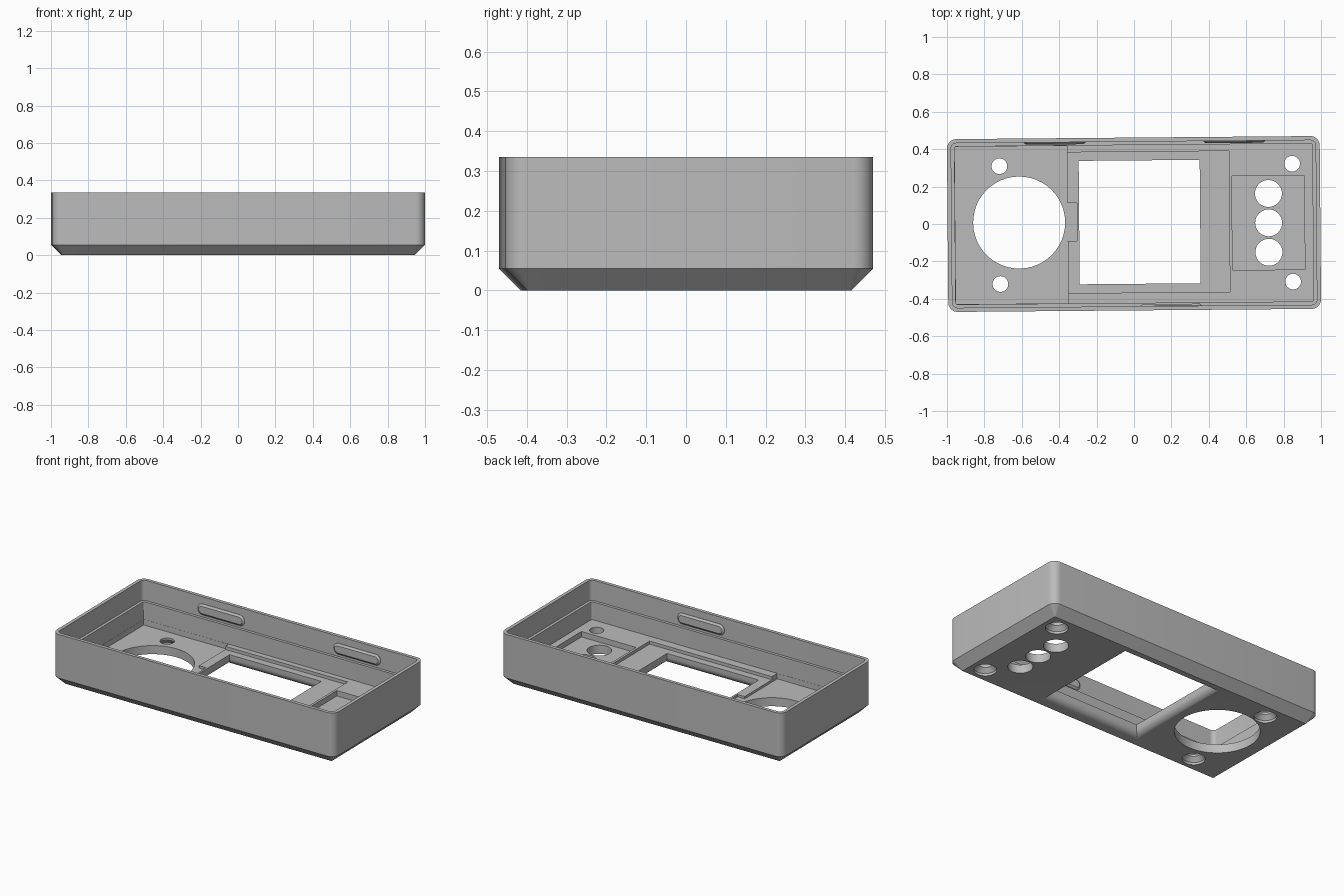
import bpy, bmesh, math
from mathutils import Matrix

if "Cube" in bpy.data.objects:
    bpy.data.objects.remove(bpy.data.objects["Cube"])

HX, HY, TOP = 0.9965, 0.462, 0.335      # outer half sizes and height
FLOOR, SCREEN, THIN = 0.09, 0.07, 0.055  # inside floor levels
YAW = Matrix.Rotation(0.0085, 4, "Z")

grey = bpy.data.materials.new("plain grey")
grey.use_nodes = True
grey.diffuse_color = (0.5, 0.5, 0.5, 1)
grey.node_tree.nodes["Principled BSDF"].inputs["Base Color"].default_value = (0.5, 0.5, 0.5, 1)


def rounded(hx, hy, r, cx=0, cy=0, steps=8):
    """Outline of a rectangle with rounded corners."""
    pts = []
    for k, (sx, sy) in enumerate([(1, 1), (-1, 1), (-1, -1), (1, -1)]):
        for i in range(steps + 1):
            a = math.pi / 2 * (k + i / steps)
            pts.append((cx + sx * (hx - r) + r * math.cos(a),
                        cy + sy * (hy - r) + r * math.sin(a)))
    return pts


def rect(x0, x1, y0, y1, grow=0):
    return [(x1 + grow, y1 + grow), (x0 - grow, y1 + grow),
            (x0 - grow, y0 - grow), (x1 + grow, y0 - grow)]


def circle(cx, cy, r, n=48):
    return [(cx + r * math.cos(math.tau * i / n), cy + r * math.sin(math.tau * i / n))
            for i in range(n)]


def loft(name, rings):
    """Solid through a stack of (height, outline) rings."""
    bm = bmesh.new()
    loops = [[bm.verts.new((x, y, z)) for x, y in pts] for z, pts in rings]
    n = len(loops[0])
    for a, b in zip(loops, loops[1:]):
        for i in range(n):
            j = (i + 1) % n
            bm.faces.new((a[i], a[j], b[j], b[i]))
    bm.faces.new(loops[0][::-1])
    bm.faces.new(loops[-1])
    bmesh.ops.recalc_face_normals(bm, faces=bm.faces)
    mesh = bpy.data.meshes.new(name)
    bm.to_mesh(mesh)
    bm.free()
    mesh.materials.append(grey)
    obj = bpy.data.objects.new(name, mesh)
    bpy.context.collection.objects.link(obj)
    return obj


def activate(obj):
    bpy.ops.object.select_all(action="DESELECT")
    obj.select_set(True)
    bpy.context.view_layer.objects.active = obj


def cut(obj, rings):
    """Subtract a lofted solid and discard the cutter."""
    cutter = loft("cutter", rings)
    cutter.hide_render = True
    mod = obj.modifiers.new("cut", "BOOLEAN")
    mod.operation, mod.solver, mod.object = "DIFFERENCE", "EXACT", cutter
    activate(obj)
    bpy.ops.object.modifier_apply(modifier=mod.name)
    bpy.data.objects.remove(cutter)


def inset(d):
    return rounded(HX - d, HY - d, max(0.05 - d, 0.003))


# Outer body with a chamfered lower edge
shell = loft("enclosure_shell", [(0, inset(0.055)), (0.055, inset(0)), (TOP, inset(0))])

# Cavity, with a thinner wall above the inner ledge
cut(shell, [(FLOOR, inset(0.04)), (0.4, inset(0.04))])
cut(shell, [(0.205, inset(0.022)), (0.4, inset(0.022))])

# Thin floor on one side, cable notch, screen pocket and button pocket
for level, outline in [
        (SCREEN, rect(-0.37, 0.51, -0.367, 0.386)),
        (THIN, rect(-HX + 0.041, -0.355, -HY + 0.041, HY - 0.041)),
        (THIN, rect(-0.4, -0.305, -0.087, 0.115)),
        (THIN, rect(0.525, 0.912, -0.251, 0.252))]:
    cut(shell, [(level, outline), (0.15, outline)])

# Screen window with a rounded outer edge
R = 0.045
window = [(-0.02, R)]
window += [(R * (1 - math.cos(t)), R * (1 - math.sin(t)))
           for t in [math.pi / 12 * i for i in range(7)]]
window += [(0.2, 0)]
cut(shell, [(z, rect(-0.293, 0.354, -0.32, 0.34, grow)) for z, grow in window])

# Large round opening and three button holes
for x, y, r in [(-0.614, 0.013, 0.246)] + [(0.72, 0.157 * k, 0.072) for k in (-1, 0, 1)]:
    cut(shell, [(-0.02, circle(x, y, r)), (0.2, circle(x, y, r))])

# Countersunk screw holes
for x in (-0.717, 0.848):
    for y in (-0.315, 0.315):
        cut(shell, [(z, circle(x, y, r, 32)) for z, r in
                    [(-0.02, 0.066), (0.015, 0.066), (0.042, 0.042), (0.2, 0.042)]])

# Snap bumps on the inside of the long walls
parts = [shell]
for name, x, side in [("back_right_snap", -0.42, 1), ("back_left_snap", 0.54, 1),
                      ("front_snap", 0.195, -1)]:
    bump = loft(name, [(0, rounded(0.165, 0.035, 0.034)),
                       (0.008, rounded(0.165, 0.035, 0.034)),
                       (0.017, rounded(0.153, 0.023, 0.022))])
    bump.data.transform(Matrix.Translation((x, side * (HY - 0.016), 0.255))
                        @ Matrix.Rotation(side * math.pi / 2, 4, "X"))
    parts.append(bump)

# Slight turn of the whole case, smooth curves, sharp edges
for obj in parts:
    obj.data.transform(YAW)
    activate(obj)
    bpy.ops.object.shade_smooth_by_angle(angle=math.radians(30))
